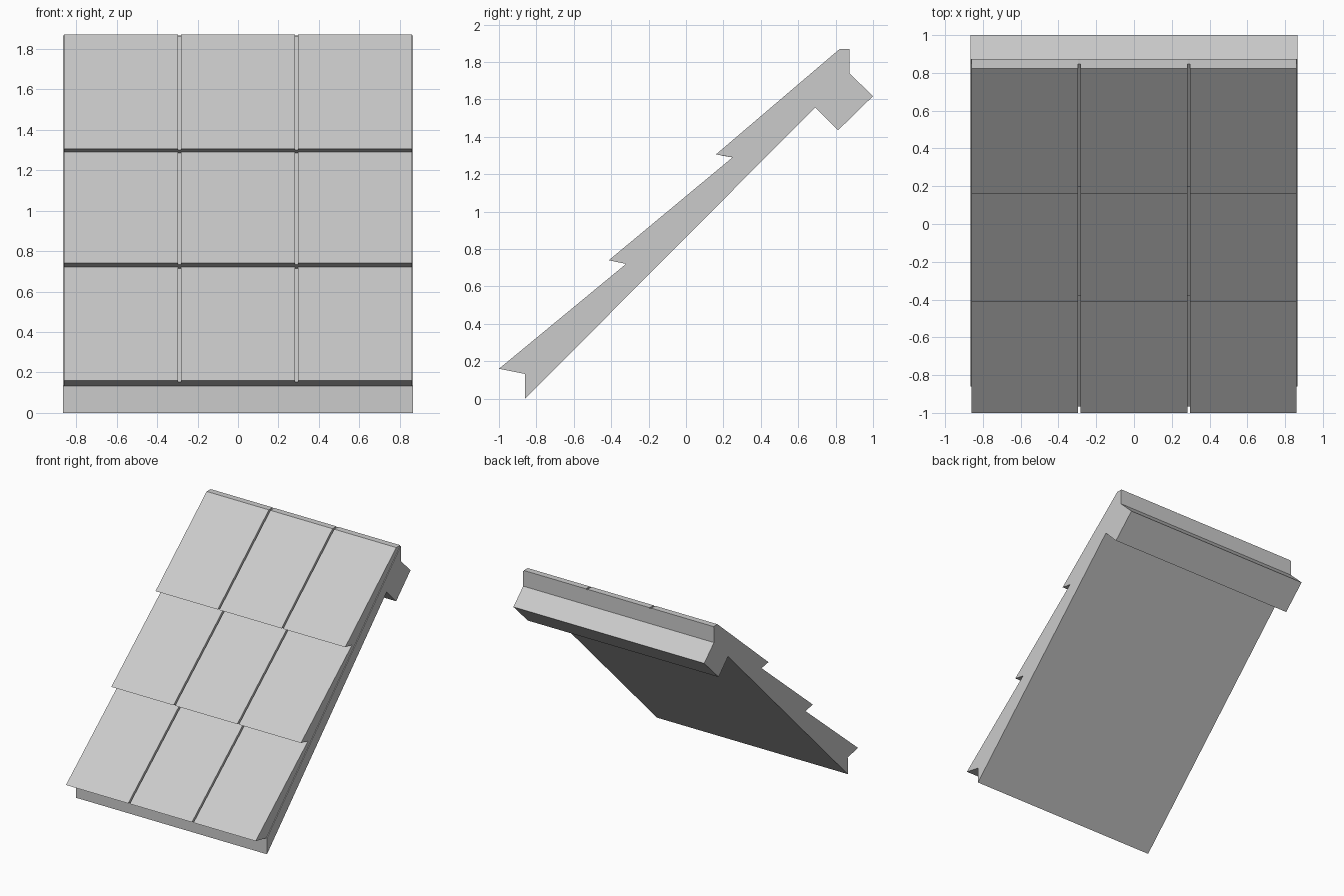
import bpy
import bmesh

if "Cube" in bpy.data.objects:
    bpy.data.objects.remove(bpy.data.objects["Cube"])


def extrude_profile(name, pts, x0, x1):
    """Extrude a closed (y, z) profile along x into a solid."""
    bm = bmesh.new()
    face = bm.faces.new([bm.verts.new((x0, y, z)) for y, z in pts])
    res = bmesh.ops.extrude_face_region(bm, geom=[face])
    moved = [g for g in res["geom"] if isinstance(g, bmesh.types.BMVert)]
    bmesh.ops.translate(bm, verts=moved, vec=(x1 - x0, 0, 0))
    bmesh.ops.recalc_face_normals(bm, faces=bm.faces)
    mesh = bpy.data.meshes.new(name)
    bm.to_mesh(mesh)
    bm.free()
    obj = bpy.data.objects.new(name, mesh)
    bpy.context.collection.objects.link(obj)
    return obj


HALF = 0.865          # half width of the roof deck
PITCH = 0.578         # tile spacing across the roof
TILE_W = 0.564        # tile width, leaving a narrow joint

# sloping deck and the ridge beam tucked under its upper end
extrude_profile("roof_deck", [(-0.86, 0), (-0.86, 0.132), (0.873, 1.865), (0.873, 1.74)],
                -HALF, HALF)
extrude_profile("ridge_beam", [(0.873, 1.74), (1.0, 1.618), (0.813, 1.435), (0.69, 1.557)],
                -HALF, HALF)

# each course is a wedge: tip, foot on deck, upper foot, upper end of top face
courses = [
    [(-1.0, 0.16), (-0.86, 0.132), (-0.28, 0.712), (-0.32, 0.721)],
    [(-0.413, 0.74), (-0.28, 0.712), (0.291, 1.283), (0.25, 1.291)],
    [(0.16, 1.306), (0.291, 1.283), (0.873, 1.865), (0.873, 1.87), (0.822, 1.87)],
]

for row, profile in enumerate(courses):
    for col in (-1, 0, 1):
        c = col * PITCH
        extrude_profile(f"roof_tile_{row}_{col + 1}", profile, c - TILE_W / 2, c + TILE_W / 2)
    # recessed strips that close the joints between tiles
    tip, foot, upper, *top = profile
    strip = [(tip[0] + 0.035, tip[1] - 0.007), foot, upper, (top[-1][0] + 0.025, top[-1][1] - 0.007)]
    for side in (-1, 1):
        c = side * PITCH / 2
        w = (PITCH - TILE_W) / 2
        extrude_profile(f"joint_strip_{row}_{side}", strip, c - w, c + w)
